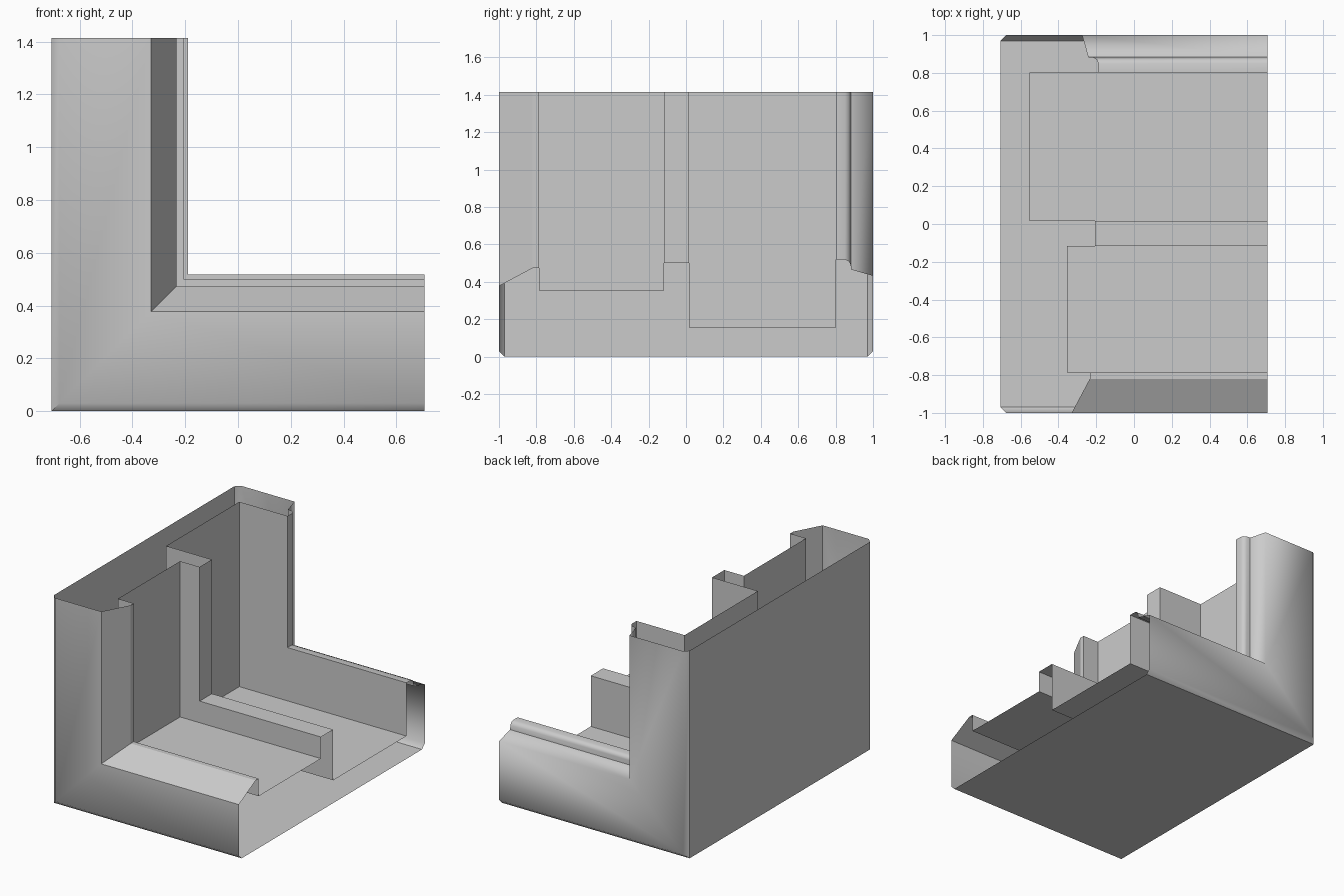
import bpy
import bmesh

cube = bpy.data.objects.get("Cube")
if cube:
    bpy.data.objects.remove(cube, do_unlink=True)

HALF = 0.707          # half width of the corner piece
HEIGHT = 1.414

# Frame section: (y, distance from the outer edge, is a crisp edge)
section = [
    (-0.97, 0, True), (-1, 0.03, False), (-1, 0.377, True),          # front face
    (-0.82, 0.473, True), (-0.787, 0.473, True),                     # sloped lip
    (-0.787, 0.353, True), (-0.117, 0.353, True),                    # shallow rebate
    (-0.117, 0.5, True), (0.015, 0.5, True),                         # middle rib
    (0.015, 0.155, True), (0.803, 0.155, True),                      # deep rebate
    (0.803, 0.518, True), (0.85, 0.518, False), (0.87, 0.51, False), # rounded bead
    (0.88, 0.493, False), (0.883, 0.465, True),
    (1, 0.432, False), (1, 0.03, False), (0.97, 0, True),            # back face
]

# Grey finish
grey = bpy.data.materials.new("light grey")
grey.use_nodes = True
colour = (0.6, 0.6, 0.6, 1)
grey.diffuse_color = colour
grey.node_tree.nodes["Principled BSDF"].inputs["Base Color"].default_value = colour

# Sweep the section along the sill, round the mitre and up the post; ends stay open
bm = bmesh.new()
rings = []
for y, d, crisp in section:
    path = [(HALF, y, d), (d - HALF, y, d), (d - HALF, y, HEIGHT)]
    rings.append([bm.verts.new(p) for p in path])

count = len(section)
for i in range(count):
    here, after = rings[i], rings[(i + 1) % count]
    for k in range(2):
        face = bm.faces.new((here[k], after[k], after[k + 1], here[k + 1]))
        face.smooth = True
bm.normal_update()

# Crisp edges along the sweep, and at the mitre wherever the surface turns
for (y, d, crisp), ring in zip(section, rings):
    for k in range(2):
        bm.edges.get((ring[k], ring[k + 1])).smooth = not crisp
for i in range(count):
    mitre = bm.edges.get((rings[i][1], rings[(i + 1) % count][1]))
    mitre.smooth = mitre.calc_face_angle(0) < 0.6

mesh = bpy.data.meshes.new("frame_corner")
bm.to_mesh(mesh)
bm.free()
mesh.materials.append(grey)
frame = bpy.data.objects.new("frame_corner", mesh)
bpy.context.collection.objects.link(frame)
